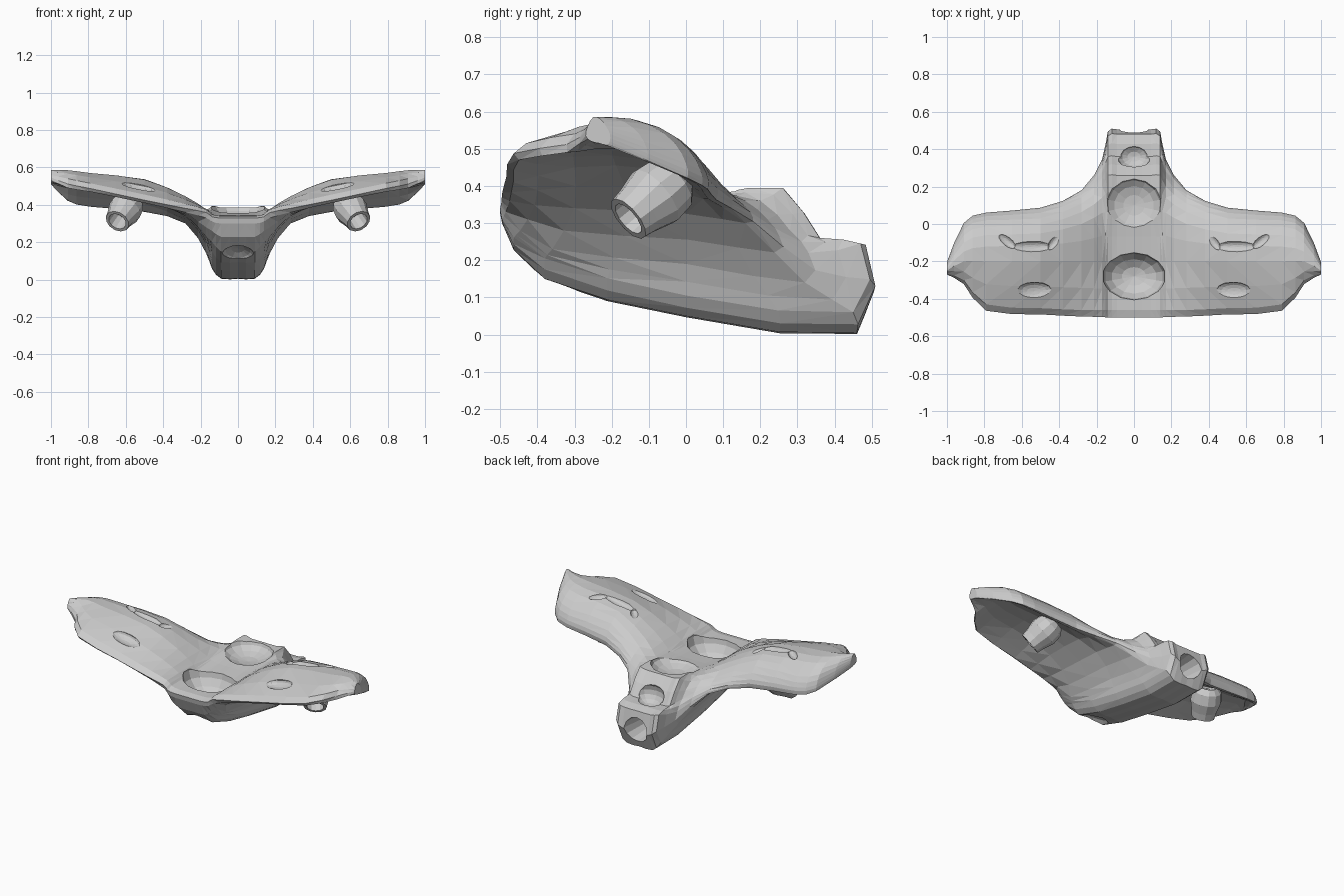
import bpy, bmesh, math
from mathutils import Vector

if "Cube" in bpy.data.objects:
    bpy.data.objects.remove(bpy.data.objects["Cube"])

# Section outlines (y, z): front edge, over the top to the tail, back along the belly
XS = [0, .09, .14, .17, .28, .5, .79, .91, 1.0]
CENTRE = [(-.495, .30), (-.46, .34), (-.2, .34), (.06, .365), (.26, .385),
          (.36, .25), (.48, .235), (.46, .005), (0, .05), (-.38, .15)]
SHOULDER = [(y - (.01 if y > .4 else 0), z + (.055 if z < .2 else .01)) for y, z in CENTRE]
SECTIONS = [
    CENTRE, CENTRE, SHOULDER,
    [(-.485, .33), (-.46, .375), (-.2, .375), (.06, .375), (.2, .36),
     (.28, .28), (.33, .22), (.32, .14), (0, .19), (-.36, .23)],
    [(-.475, .36), (-.46, .405), (-.2, .445), (0, .43), (.11, .38),
     (.16, .345), (.18, .315), (.16, .30), (0, .325), (-.3, .34)],
    [(-.465, .41), (-.45, .455), (-.2, .535), (-.05, .525), (.03, .48),
     (.08, .415), (.085, .375), (.06, .365), (-.08, .445), (-.3, .45)],
    [(-.45, .47), (-.43, .515), (-.2, .57), (-.06, .55), (.02, .49),
     (.055, .435), (.06, .40), (.04, .395), (-.1, .48), (-.3, .495)],
    [(-.32, .49), (-.3, .54), (-.2, .585), (-.1, .565), (-.03, .515),
     (.0, .46), (.005, .43), (-.01, .425), (-.1, .49), (-.24, .50)],
    [(-.27, .535), (-.265, .56), (-.25, .585), (-.23, .58), (-.215, .56),
     (-.205, .54), (-.205, .52), (-.215, .51), (-.235, .515), (-.255, .52)],
]


def smooth(pts, closed):
    """Insert a curved midpoint between neighbouring points."""
    n, out = len(pts), []
    get = (lambda i: pts[i % n]) if closed else (lambda i: pts[max(0, min(n - 1, i))])
    for i in range(n if closed else n - 1):
        out += [pts[i], (9 * (get(i) + get(i + 1)) - get(i - 1) - get(i + 2)) / 16]
    return out if closed else out + [pts[-1]]


def make(name, rings, cap=True, wrap=False):
    """Skin a list of closed rings."""
    bm = bmesh.new()
    vr = [[bm.verts.new(p) for p in r] for r in rings]
    n = len(vr[0])
    pairs = list(zip(vr, vr[1:])) + ([(vr[-1], vr[0])] if wrap else [])
    for a, b in pairs:
        for i in range(n):
            j = (i + 1) % n
            bm.faces.new((a[i], a[j], b[j], b[i]))
    if cap:
        bm.faces.new(vr[0])
        bm.faces.new(vr[-1])
    bmesh.ops.triangulate(bm, faces=bm.faces[:])
    bmesh.ops.recalc_face_normals(bm, faces=bm.faces[:])
    me = bpy.data.meshes.new(name)
    bm.to_mesh(me)
    bm.free()
    ob = bpy.data.objects.new(name, me)
    bpy.context.collection.objects.link(ob)
    return ob


def lathe(name, start, end, profile, sides=12, wrap=False):
    """Turn (distance, radius) pairs about the line from start to end."""
    s, d = Vector(start), (Vector(end) - Vector(start)).normalized()
    q = d.to_track_quat('Z', 'Y')
    rings = [[s + q @ Vector((r * math.cos(a), r * math.sin(a), t))
              for a in (2 * math.pi * k / sides for k in range(sides))]
             for t, r in profile]
    return make(name, rings, not wrap, wrap)


def carve(body, cutter):
    mod = body.modifiers.new("carve", 'BOOLEAN')
    mod.operation, mod.solver, mod.object = 'DIFFERENCE', 'EXACT', cutter
    bpy.context.view_layer.objects.active = body
    bpy.ops.object.modifier_apply(modifier=mod.name)
    bpy.data.objects.remove(cutter, do_unlink=True)


def hollow(body, loc, size, rot=(0, 0, 0)):
    bpy.ops.mesh.primitive_uv_sphere_add(segments=14, ring_count=8, location=loc, rotation=rot)
    cutter = bpy.context.object
    cutter.scale = size
    bpy.context.view_layer.update()
    carve(body, cutter)


# Winged hull
cols = [smooth([Vector((x, *s[i])) for x, s in zip(XS, SECTIONS)], False) for i in range(10)]
half = [smooth(list(r), True) for r in zip(*cols)]
mirrored = [[Vector((-p.x, p.y, p.z)) for p in r] for r in half[:0:-1]]
hull = make("winged_hull", mirrored + half)

# Top pit, rear dish, notch behind it, belly intake
hollow(hull, (0, -.28, .36), (.17, .13, .13))
hollow(hull, (0, .10, .395), (.15, .145, .07))
hollow(hull, (0, .36, .29), (.09, .07, .07))
hollow(hull, (0, -.36, .115), (.095, .10, .06), (-.5, 0, 0))
# Tail bore
carve(hull, lathe("tail_cutter", (0, .34, .12), (0, .6, .12), [(0, .06), (.26, .09)], 12))

# Wing dents and engine pods
for side, label in ((1, "right"), (-1, "left")):
    hollow(hull, (side * .53, -.36, .505), (.10, .05, .03), (0, -side * .2, 0))
    # Crescent groove made of a middle and two swept ends
    hollow(hull, (side * .55, -.12, .55), (.12, .03, .025), (-.1, -side * .2, 0))
    for x, z, turn in ((.42, .52, -.9), (.68, .56, .7)):
        hollow(hull, (side * x, -.09, z), (.06, .025, .025), (0, 0, side * turn))
    lathe("engine_pod_" + label, (side * .57, -.02, .425), (side * .645, -.155, .312),
          [(0, .055), (.03, .082), (.09, .09), (.15, .074), (.192, .067),
           (.192, .050), (.10, .047), (.09, .01), (.02, .01)], wrap=True)
